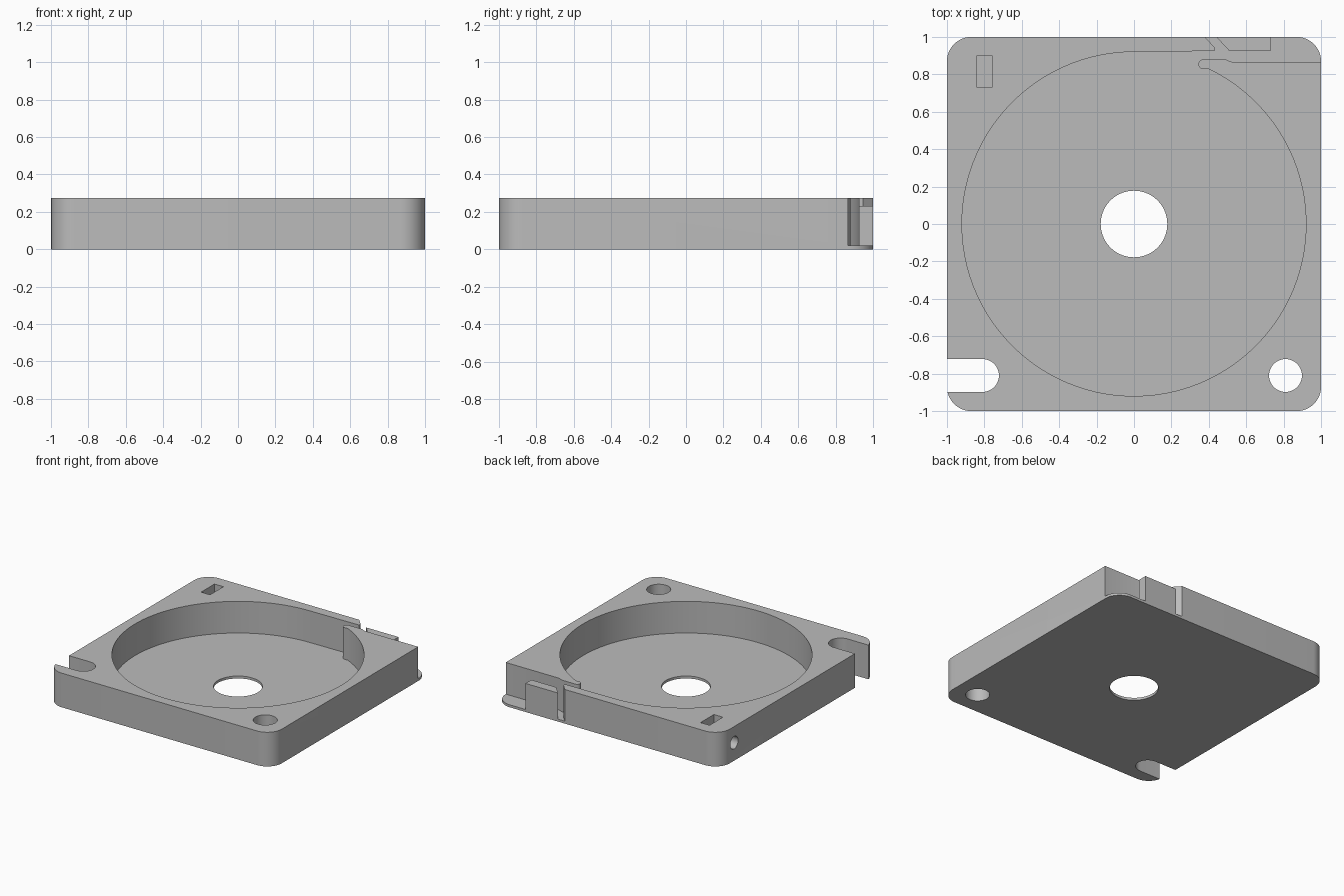
import bpy, bmesh
from math import sin, cos, pi, radians, atan2

if "Cube" in bpy.data.objects:
    bpy.data.objects.remove(bpy.data.objects["Cube"], do_unlink=True)

HEIGHT, FLOOR, CUT_TOP = 0.275, 0.02, 0.4

grey = bpy.data.materials.new("plain grey")
grey.use_nodes = True
grey.diffuse_color = (0.5, 0.5, 0.5, 1)
grey.node_tree.nodes["Principled BSDF"].inputs["Base Color"].default_value = (0.5, 0.5, 0.5, 1)


def arc(cx, cy, r, a0, a1, n):
    """Points along an arc, angles in degrees."""
    angles = [radians(a0 + (a1 - a0) * i / n) for i in range(n + 1)]
    return [(cx + r * cos(a), cy + r * sin(a)) for a in angles]


def prism(name, outline, z0, z1):
    """Extrude a flat outline between two heights."""
    bm = bmesh.new()
    face = bm.faces.new([bm.verts.new((x, y, z0)) for x, y in outline])
    out = bmesh.ops.extrude_face_region(bm, geom=[face])
    verts = [v for v in out["geom"] if isinstance(v, bmesh.types.BMVert)]
    bmesh.ops.translate(bm, verts=verts, vec=(0, 0, z1 - z0))
    bmesh.ops.recalc_face_normals(bm, faces=bm.faces[:])
    mesh = bpy.data.meshes.new(name)
    bm.to_mesh(mesh)
    bm.free()
    mesh.materials.append(grey)
    obj = bpy.data.objects.new(name, mesh)
    bpy.context.collection.objects.link(obj)
    return obj


def cut(body, cutter):
    """Subtract the cutter, apply the result and drop the cutter."""
    cutter.hide_render = True
    mod = body.modifiers.new("cut", "BOOLEAN")
    mod.operation, mod.solver, mod.object = "DIFFERENCE", "EXACT", cutter
    graph = bpy.context.evaluated_depsgraph_get()
    mesh = bpy.data.meshes.new_from_object(body.evaluated_get(graph))
    body.modifiers.clear()
    body.data = mesh
    bpy.data.objects.remove(cutter, do_unlink=True)


# Square case with rounded corners
R = 0.13
corners = [(1, 1, 0), (-1, 1, 90), (-1, -1, 180), (1, -1, 270)]
outline = []
for sx, sy, a in corners:
    outline += arc(sx * (1 - R), sy * (1 - R), R, a, a + 90, 12)
case = prism("case", outline, 0, HEIGHT)

# Round pocket running into the exit channel and open back corner
start = atan2(0.828, 0.40) * 180 / pi
pocket = arc(0, 0, 0.92, start, -270, 96)
pocket += [(0.43, 0.925), (0.43, 0.945), (0.38, 1.0), (0.29, 1.1), (1.1, 1.1),
           (1.1, 0.865), (0.53, 0.865), (0.51, 0.871), (0.49, 0.88)]
pocket += arc(0.37, 0.854, 0.026, 90, 270, 10)
cut(case, prism("pocket_cutter", pocket, FLOOR, CUT_TOP))

# Hub hole, corner hole and open-ended corner slot
cut(case, prism("hub_cutter", arc(0, 0, 0.178, 0, 354, 59), -0.1, CUT_TOP))
cut(case, prism("hole_cutter", arc(0.81, -0.81, 0.088, 0, 350, 35), -0.1, CUT_TOP))
slot = arc(-0.81, -0.81, 0.088, -90, 90, 18) + [(-1.1, -0.722), (-1.1, -0.898)]
cut(case, prism("slot_cutter", slot, -0.1, CUT_TOP))

# Nut recess and the screw hole that reaches it from the side
recess = [(-0.84, 0.73), (-0.76, 0.73), (-0.76, 0.9), (-0.84, 0.9)]
cut(case, prism("recess_cutter", recess, 0.05, CUT_TOP))
screw = prism("screw_cutter", arc(0, 0, 0.05, 0, 345, 23), 0, 0.3)
screw.rotation_euler = (0, pi / 2, 0)
screw.location = (-1.1, 0.815, 0.145)
cut(case, screw)

# Low guide block beside the slanted slit
block = [(0.44, 1.0), (0.51, 0.925), (0.73, 0.925), (0.73, 1.0)]
guide = prism("guide_block", block, FLOOR, 0.23)

# Smooth the round walls, keep the edges crisp
bpy.ops.object.select_all(action="DESELECT")
for obj in (case, guide):
    obj.select_set(True)
bpy.context.view_layer.objects.active = case
bpy.ops.object.shade_smooth_by_angle(angle=radians(30))
